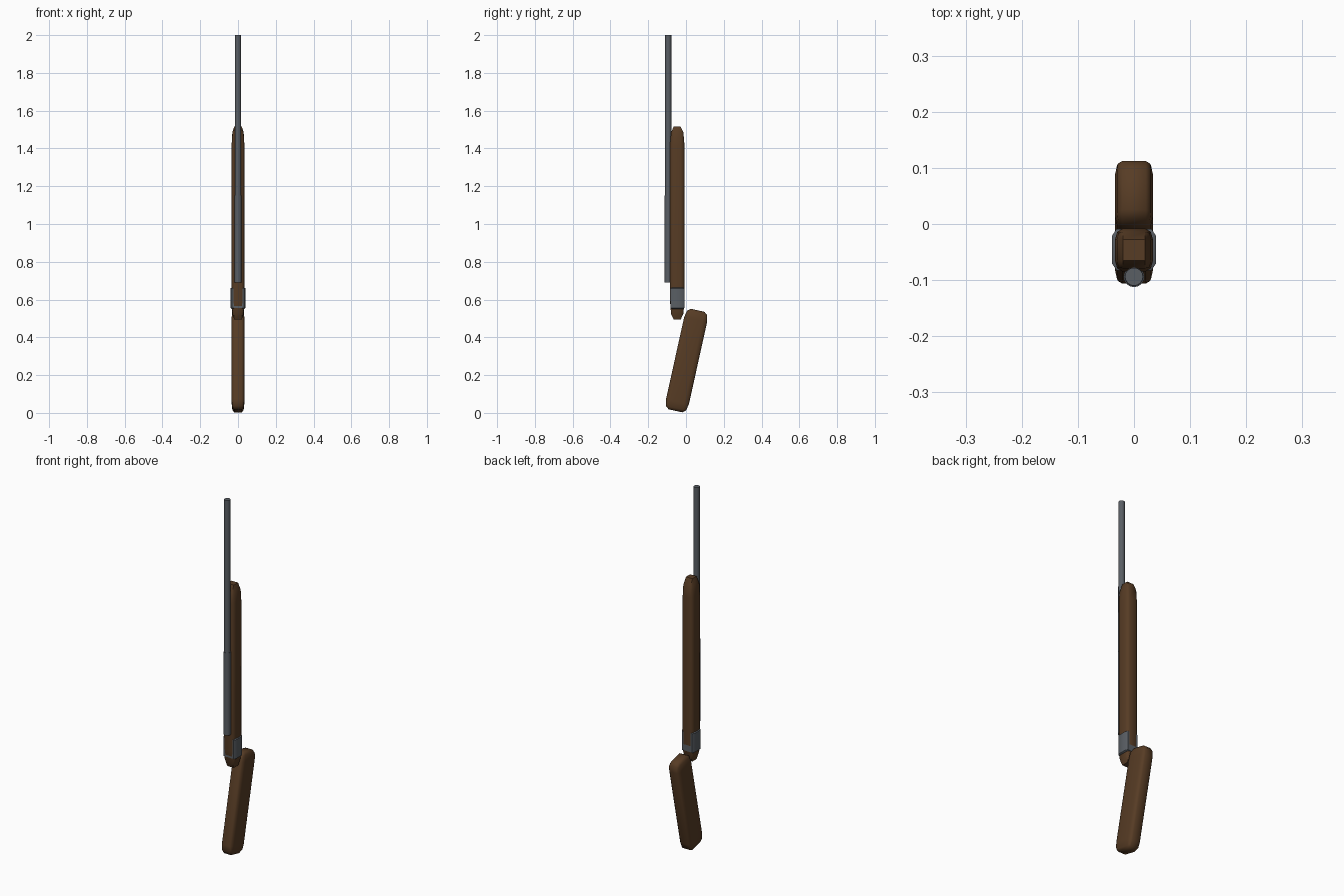
import bpy, bmesh, math
from mathutils import Matrix, Vector

if "Cube" in bpy.data.objects:
    bpy.data.objects.remove(bpy.data.objects["Cube"], do_unlink=True)


def material(name, rgb):
    mat = bpy.data.materials.new(name)
    mat.use_nodes = True
    mat.diffuse_color = (*rgb, 1)
    mat.node_tree.nodes["Principled BSDF"].inputs["Base Color"].default_value = (*rgb, 1)
    return mat


WOOD = material("dark wood", (0.095, 0.045, 0.018))
METAL = material("grey steel", (0.1, 0.112, 0.127))


def finish(bm, name, mat, angle):
    bmesh.ops.recalc_face_normals(bm, faces=bm.faces)
    mesh = bpy.data.meshes.new(name)
    bm.to_mesh(mesh)
    bm.free()
    mesh.materials.append(mat)
    obj = bpy.data.objects.new(name, mesh)
    bpy.context.collection.objects.link(obj)
    bpy.ops.object.select_all(action="DESELECT")
    obj.select_set(True)
    bpy.context.view_layer.objects.active = obj
    bpy.ops.object.shade_smooth_by_angle(angle=math.radians(angle))
    return obj


def rounded_block(name, mat, size, chamfer, centre, tilt=0.0, segments=2):
    """Box whose edge rounding has its own depth along each axis."""
    bm = bmesh.new()
    bmesh.ops.create_cube(bm, size=1)
    bmesh.ops.scale(bm, vec=Vector([s / c for s, c in zip(size, chamfer)]), verts=bm.verts)
    bmesh.ops.bevel(bm, geom=bm.edges[:], offset=1, segments=segments,
                    profile=0.5, affect="EDGES")
    bmesh.ops.scale(bm, vec=Vector(chamfer), verts=bm.verts)
    bm.transform(Matrix.Translation(centre) @ Matrix.Rotation(math.radians(tilt), 4, "X"))
    return finish(bm, name, mat, 50)


def tube(name, y, z0, z1, r0, r1):
    bm = bmesh.new()
    bmesh.ops.create_cone(bm, cap_ends=True, segments=16, radius1=r0, radius2=r1,
                          depth=z1 - z0, matrix=Matrix.Translation((0, y, (z0 + z1) / 2)))
    return finish(bm, name, METAL, 40)


# Wooden parts
rounded_block("long_body", WOOD, (0.068, 0.077, 1.02), (0.014, 0.02, 0.1),
              (0, -0.0465, 1.005))
rounded_block("tilted_stock", WOOD, (0.068, 0.124, 0.545), (0.013, 0.025, 0.05),
              (0, 0.003, 0.277), tilt=-12.5)

# Metal band standing proud of the body on both sides
rounded_block("side_band", METAL, (0.078, 0.074, 0.115), (0.008, 0.012, 0.005),
              (0, -0.0455, 0.607), segments=1)

# Barrel with a thicker lower sleeve
tube("barrel", -0.094, 0.7, 2.0, 0.0175, 0.016)
tube("barrel_sleeve", -0.094, 0.69, 1.15, 0.0185, 0.0185)
